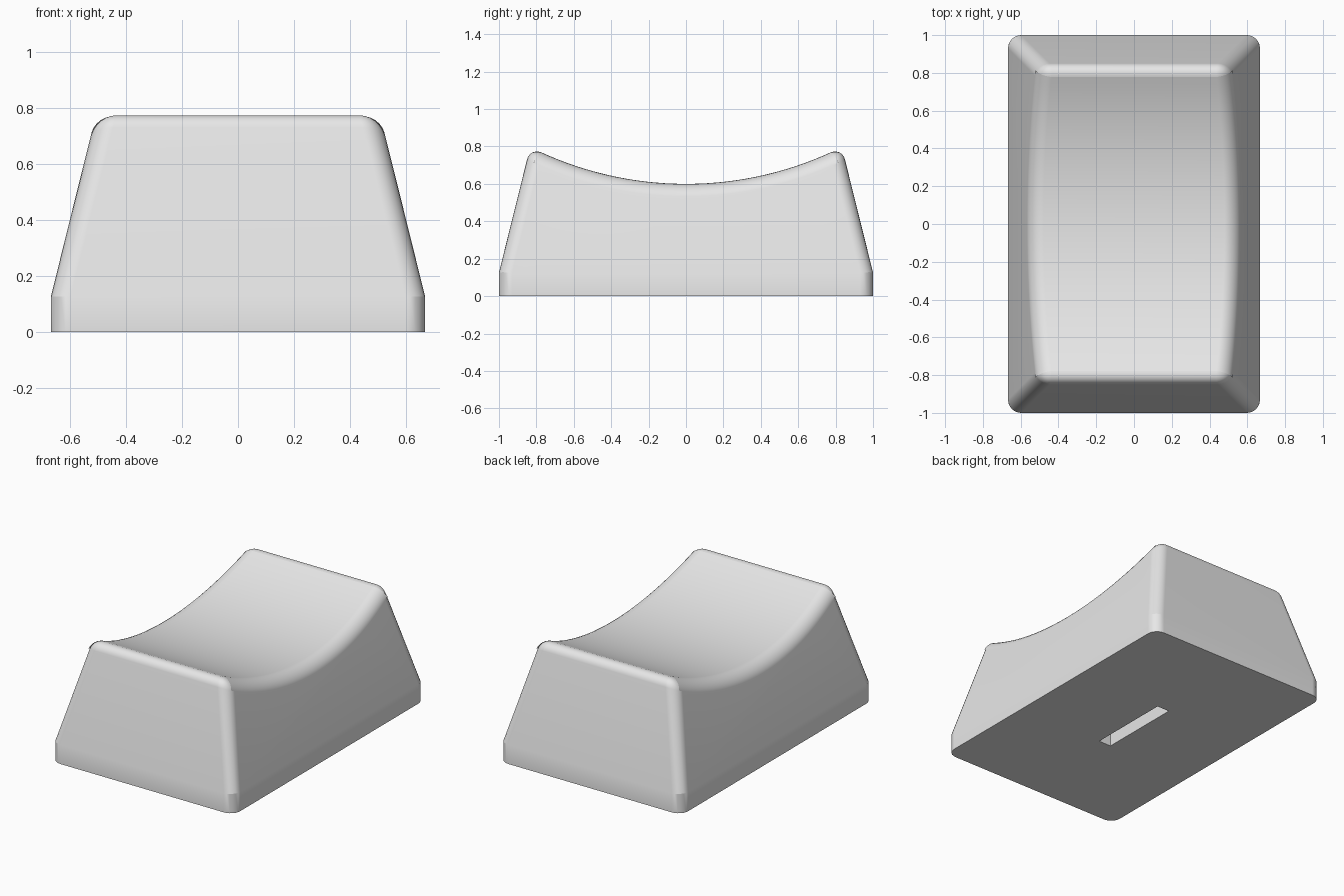
import bpy
import bmesh
import math

if "Cube" in bpy.data.objects:
    bpy.data.objects.remove(bpy.data.objects["Cube"], do_unlink=True)

HALF_X, HALF_Y = 0.667, 1.0      # footprint
SEAM = 0.13                      # top of the straight skirt
TAPER = 0.25                     # inward lean per unit of height
DIP, RIDGE = 0.60, 0.797         # scoop height at the middle and the ends
ROUND = 0.07
STEPS = 32


def lean(half, z):
    return half - TAPER * max(0, z - SEAM)


# Plain light grey plastic
grey = bpy.data.materials.new("light grey plastic")
grey.use_nodes = True
colour = (0.8, 0.8, 0.8, 1)
grey.diffuse_color = colour
grey.node_tree.nodes["Principled BSDF"].inputs["Base Color"].default_value = colour

# Scoop arc, running from the back ridge to the front ridge
end_y = lean(HALF_Y, RIDGE)
sag = RIDGE - DIP
radius = (end_y ** 2 + sag ** 2) / (2 * sag)
sweep = math.asin(end_y / radius)
arc = []
for i in range(STEPS + 1):
    a = sweep * (1 - 2 * i / STEPS)
    arc.append((radius * math.sin(a), DIP + radius * (1 - math.cos(a))))

# Side outline of the cap: skirt, tapered wall, scoop, tapered wall, skirt
outline = [(HALF_Y, 0), (HALF_Y, SEAM)] + arc + [(-HALF_Y, SEAM), (-HALF_Y, 0)]

bm = bmesh.new()
left, right = [[bm.verts.new((s * lean(HALF_X, z), y, z)) for y, z in outline]
               for s in (1, -1)]
for side in (left, right):
    bm.faces.new([side[0], side[1], side[-2], side[-1]])
    bm.faces.new(side[1:-1])
for i in range(len(outline)):
    j = (i + 1) % len(outline)
    bm.faces.new([left[i], left[j], right[j], right[i]])
bmesh.ops.recalc_face_normals(bm, faces=bm.faces[:])


# Round the corners, the scoop rim and both ridges
def is_rounded(edge):
    a, b = (v.co for v in edge.verts)
    if abs(a.z - b.z) > 0.1:
        return True
    if min(a.z, b.z) < SEAM + 0.01:
        return False
    across = abs(a.x - b.x) > 0.5
    return not across or min(a.z, b.z) > RIDGE - 0.001


bmesh.ops.bevel(bm, geom=[e for e in bm.edges if is_rounded(e)], offset=ROUND,
                offset_type='OFFSET', segments=6, profile=0.5,
                affect='EDGES', clamp_overlap=False)
bmesh.ops.recalc_face_normals(bm, faces=bm.faces[:])
mesh = bpy.data.meshes.new("fader_cap")
bm.to_mesh(mesh)
bm.free()
mesh.materials.append(grey)
cap = bpy.data.objects.new("fader_cap", mesh)
bpy.context.collection.objects.link(cap)

# Stem slot cut into the underside
bpy.ops.mesh.primitive_cube_add(size=1, location=(0, 0, 0.1))
cutter = bpy.context.object
cutter.name = "slot_cutter"
cutter.scale = (0.09, 0.56, 0.6)
cutter.hide_render = True
cutter.data.materials.append(grey)
bpy.context.view_layer.update()

bpy.ops.object.select_all(action='DESELECT')
cap.select_set(True)
bpy.context.view_layer.objects.active = cap
slot = cap.modifiers.new("stem_slot", 'BOOLEAN')
slot.operation = 'DIFFERENCE'
slot.solver = 'EXACT'
slot.object = cutter
bpy.ops.object.modifier_apply(modifier=slot.name)
bpy.data.objects.remove(cutter, do_unlink=True)

# Smooth the rounding but keep a crisp line above the skirt
bpy.ops.object.shade_smooth_by_angle(angle=math.radians(35))
for edge in cap.data.edges:
    if all(abs(cap.data.vertices[v].co.z - SEAM) < 0.004 for v in edge.vertices):
        edge.use_edge_sharp = True

# Keep the broad flat walls evenly shaded beside the rounded edges
weighted = cap.modifiers.new("even_walls", 'WEIGHTED_NORMAL')
weighted.keep_sharp = True
